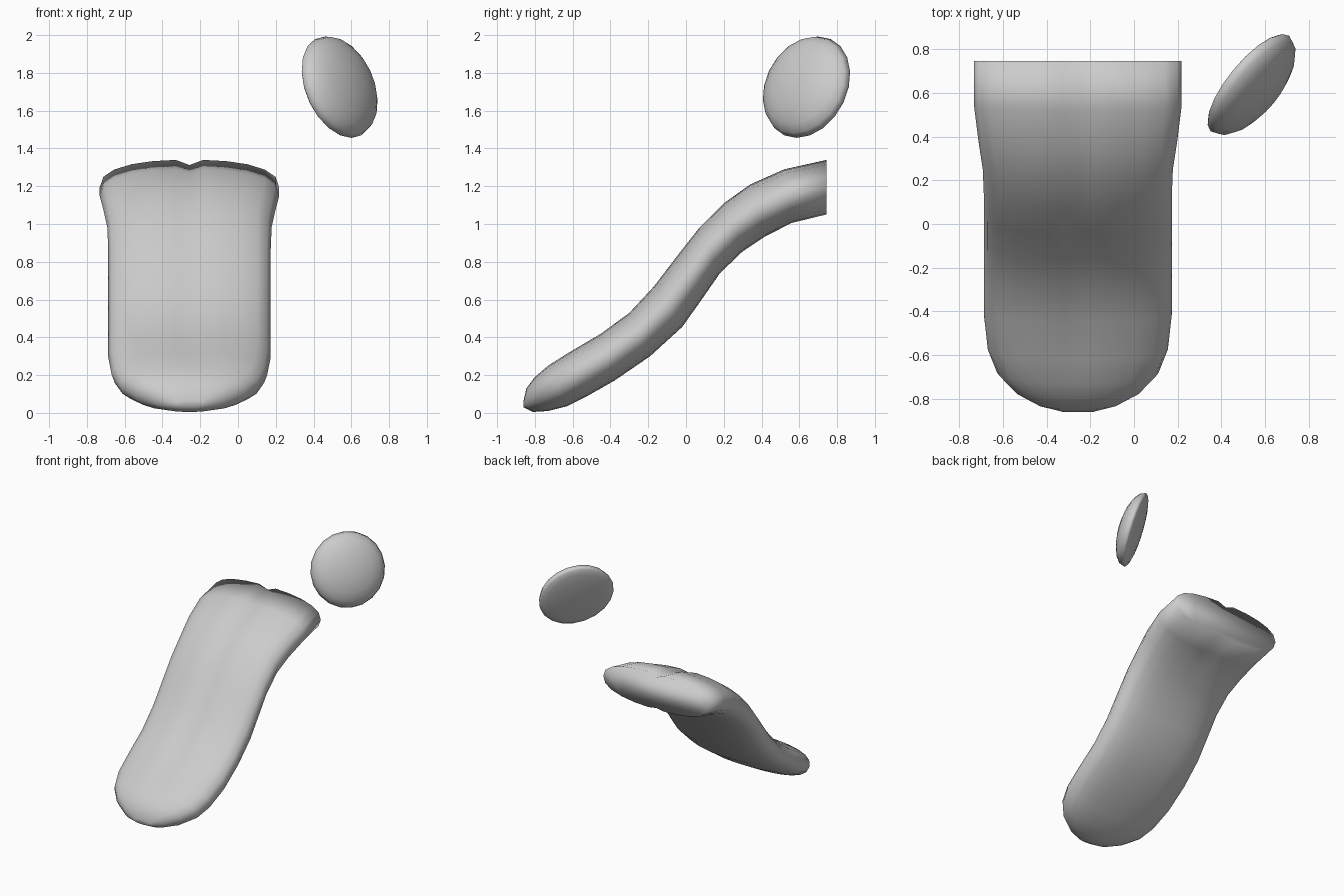
import bpy, bmesh, math
from mathutils import Vector

if "Cube" in bpy.data.objects:
    bpy.data.objects.remove(bpy.data.objects["Cube"])

grey = bpy.data.materials.new("soft_grey")
grey.diffuse_color = (0.6, 0.6, 0.6, 1)
grey.use_nodes = True
grey.node_tree.nodes["Principled BSDF"].inputs["Base Color"].default_value = grey.diffuse_color


def loft(name, rings, tips=(None, None)):
    """Skin a list of rings; each end closes on a tip point or with one face."""
    bm = bmesh.new()
    loops = [[bm.verts.new(p) for p in ring] for ring in rings]
    n = len(loops[0])
    for a, b in zip(loops, loops[1:]):
        for i in range(n):
            j = (i + 1) % n
            bm.faces.new((a[i], a[j], b[j], b[i]))
    for loop, tip in zip((loops[0], loops[-1]), tips):
        if tip is None:
            bm.faces.new(loop)
        else:
            v = bm.verts.new(tip)
            for i in range(n):
                bm.faces.new((loop[i], loop[(i + 1) % n], v))
    bmesh.ops.recalc_face_normals(bm, faces=bm.faces[:])
    for f in bm.faces:
        f.smooth = True
    mesh = bpy.data.meshes.new(name)
    bm.to_mesh(mesh)
    bm.free()
    mesh.materials.append(grey)
    obj = bpy.data.objects.new(name, mesh)
    bpy.context.collection.objects.link(obj)
    return obj


# Tongue stations, tip to root: top y, top z, bottom y, bottom z, half width, groove depth
CENTRE_X = -0.257
stations = [
    (-.86, .065, -.86, .03, .07, 0), (-.845, .13, -.81, .005, .18, 0),
    (-.80, .19, -.73, .01, .29, 0), (-.73, .25, -.63, .035, .37, 0),
    (-.62, .32, -.53, .085, .412, .01), (-.45, .42, -.38, .17, .43, .015),
    (-.30, .53, -.19, .30, .43, .012), (-.17, .67, -.02, .455, .43, .012),
    (-.04, .84, .09, .61, .43, .014), (.07, .98, .18, .74, .43, .016),
    (.20, 1.11, .30, .855, .435, .018), (.34, 1.21, .42, .935, .455, .02),
    (.52, 1.29, .56, 1.005, .475, .022), (.745, 1.34, .745, 1.05, .475, .028),
]
# Quarter angles bunch up near the middle so the groove stays narrow
quarter = [0, 18, 36, 54, 70, 84]
angles = (quarter + [90] + [180 - a for a in reversed(quarter)]
          + [180 + a for a in quarter[1:]] + [270] + [360 - a for a in reversed(quarter[1:])])


def power(v):
    return math.copysign(abs(v) ** 0.83, v) if abs(v) > 1e-6 else 0.0


rings = []
for yt, zt, yb, zb, hw, groove in stations:
    top, bottom = Vector((0, yt, zt)), Vector((0, yb, zb))
    mid, up = (top + bottom) / 2, (top - bottom) / 2
    ring = []
    for a in angles:
        p = mid + up * power(math.sin(math.radians(a)))
        p.x = CENTRE_X + hw * power(math.cos(math.radians(a)))
        if a == 90:
            p -= up.normalized() * groove
        if a == 270 and yt > 0.5:
            p += up.normalized() * 0.012
        ring.append(p)
    rings.append(ring)
loft("tongue", rings)

# Pill: round lens with a deep front bulge and a shallow back
R, FRONT, BACK, SIDES = 0.283, 0.115, 0.04, 20
profile = [(R * math.cos(math.radians(t)),
            math.sin(math.radians(t)) * (FRONT if t > 0 else BACK))
           for t in (-72, -54, -36, -18, 0, 18, 36, 54, 72)]
rings = [[(r * math.cos(2 * math.pi * i / SIDES), r * math.sin(2 * math.pi * i / SIDES), h)
          for i in range(SIDES)] for r, h in profile]
pill = loft("pill", rings, ((0, 0, -BACK), (0, 0, FRONT)))
pill.rotation_mode = 'QUATERNION'
pill.rotation_quaternion = Vector((.73, -.60, .32)).to_track_quat('Z', 'Y')
pill.location = (.53, .643, 1.724)
